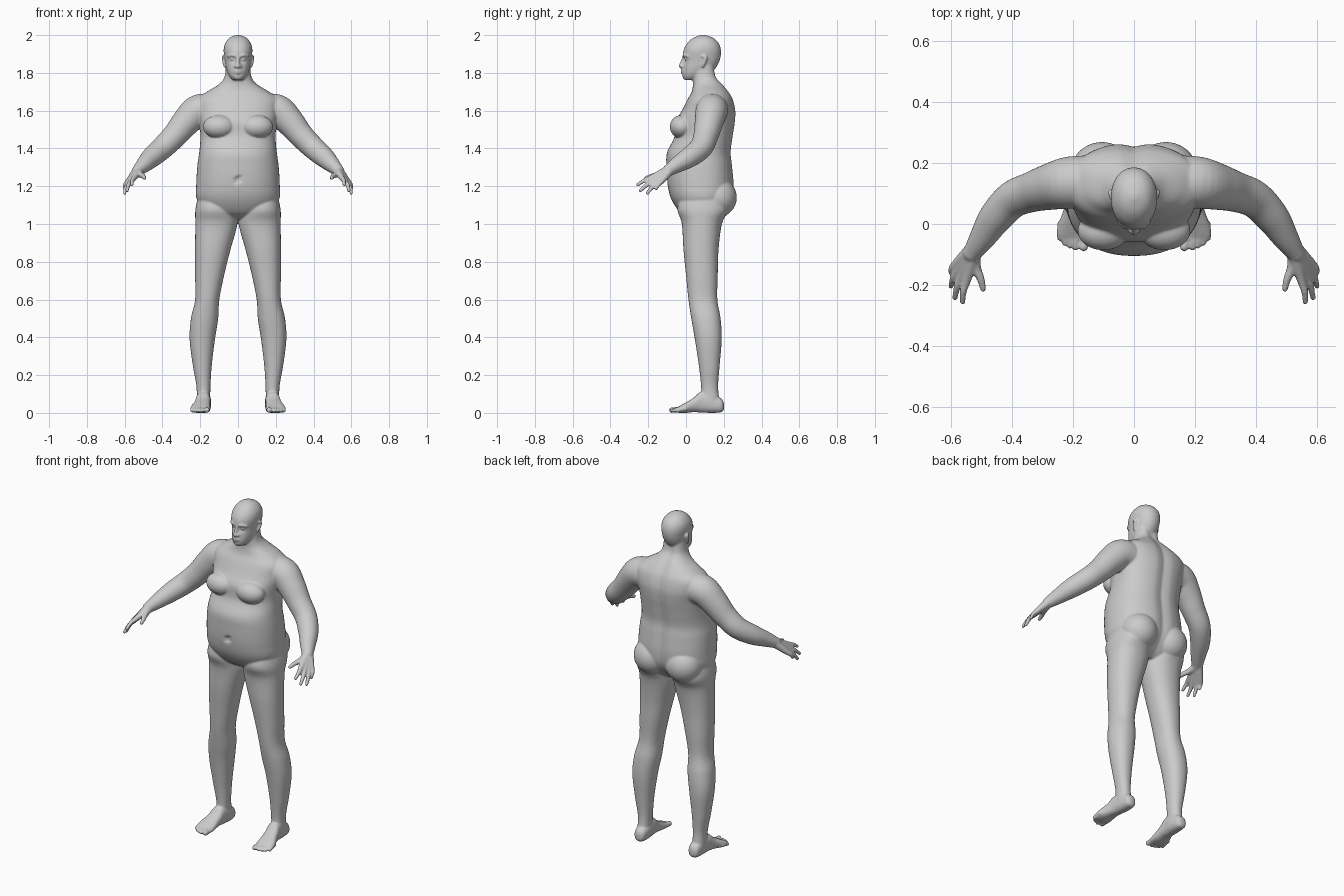
import bpy, bmesh, math
from mathutils import Vector, Matrix

bm = bmesh.new()


def spline(rows, n):
    """Catmull-Rom rows between the given ones."""
    out = []
    for i in range(len(rows) - 1):
        p0, p1 = rows[max(i - 1, 0)], rows[i]
        p2, p3 = rows[i + 1], rows[min(i + 2, len(rows) - 1)]
        for k in range(n):
            t = k / n
            out.append([0.5 * (2 * b + (c - a) * t + (2 * a - 5 * b + 4 * c - d) * t * t
                               + (3 * b - a - 3 * c + d) * t ** 3)
                        for a, b, c, d in zip(p0, p1, p2, p3)])
    return out + [list(rows[-1])]


def skin(rings):
    vs = [[bm.verts.new(p) for p in ring] for ring in rings]
    n = len(vs[0])
    for a, b in zip(vs, vs[1:]):
        for i in range(n):
            bm.faces.new((a[i], a[(i + 1) % n], b[(i + 1) % n], b[i]))
    bm.faces.new(vs[0])
    bm.faces.new(vs[-1])


def slab(rows, axis='z', side=1, e=2.2, n=6, segs=64, groove=0.0, dents=()):
    """Loft of rows (position, centre x, half width, low, high) along z or y."""
    rings = []
    for pos, cx, r, lo, hi in spline(rows, n):
        ring = []
        for i in range(segs):
            a = 2 * math.pi * i / segs
            c, s = math.cos(a), math.sin(a)
            u = cx + r * math.copysign(abs(c) ** (2 / e), c)
            v = (lo + hi) / 2 + (hi - lo) / 2 * math.copysign(abs(s) ** (2 / e), s)
            if s > 0:
                v -= groove * math.exp(-(u / 0.03) ** 2)
            p = Vector((u * side, v, pos) if axis == 'z' else (u * side, pos, v))
            for q, rad, depth in dents:
                p.y += depth * math.exp(-((p - Vector(q)).length / rad) ** 2)
            ring.append(p)
        rings.append(ring)
    skin(rings)


def ball(c, size, side=1):
    m = Matrix.Translation((c[0] * side, c[1], c[2])) @ Matrix.Diagonal((*size, 1))
    bmesh.ops.create_icosphere(bm, subdivisions=4, radius=1, matrix=m)


def tube(rows, side=1, n=6, segs=24):
    """Round-ended limb through rows (x, y, z, radius)."""
    pts = [(Vector((x * side, y, z)), r) for x, y, z, r in spline(rows, n)]
    rings = []
    for i, (p, r) in enumerate(pts):
        t = pts[min(i + 1, len(pts) - 1)][0] - pts[max(i - 1, 0)][0]
        q = t.to_track_quat('Z', 'Y')
        rings.append([p + q @ Vector((r * math.cos(2 * math.pi * k / segs),
                                      r * math.sin(2 * math.pi * k / segs), 0)) for k in range(segs)])
    skin(rings)
    for p, r in (pts[0], pts[-1]):
        ball(p, (r, r, r))


# torso and neck
slab([(1.025, 0, .09, .03, .16), (1.06, 0, .17, -.03, .20), (1.13, 0, .218, -.077, .245),
      (1.21, 0, .221, -.098, .255), (1.31, 0, .215, -.104, .247), (1.38, 0, .205, -.10, .24),
      (1.46, 0, .199, -.062, .25), (1.54, 0, .205, -.055, .262), (1.60, 0, .215, -.022, .264),
      (1.66, 0, .215, .008, .25), (1.70, 0, .165, .03, .228), (1.74, 0, .10, .037, .197),
      (1.78, 0, .071, .036, .165), (1.84, 0, .064, .04, .155)],
     e=2.3, groove=.012, dents=[((0, -.1, 1.235), .014, .018)])

# head
slab([(1.762, 0, .024, -.008, .05), (1.778, 0, .042, -.019, .10), (1.80, 0, .055, -.021, .135),
      (1.83, 0, .064, -.018, .16), (1.86, 0, .069, -.014, .176), (1.89, 0, .073, -.017, .184),
      (1.92, 0, .076, -.013, .185), (1.95, 0, .071, .001, .177), (1.975, 0, .056, .024, .158),
      (1.99, 0, .038, .048, .134), (2.001, 0, .01, .08, .10)], e=2.1,
     dents=[((s * .028, -.008, 1.873), .016, .014) for s in (1, -1)]
     + [((0, -.02, 1.79), .01, .004)])

# nose and lips
tube([(0, -.012, 1.882, .008), (0, -.022, 1.855, .009), (0, -.028, 1.836, .011)])
tube([(-.02, -.013, 1.808, .006), (0, -.021, 1.812, .008), (.02, -.013, 1.808, .006)])
tube([(-.018, -.013, 1.805, .006), (0, -.020, 1.801, .008), (.018, -.013, 1.805, .006)])

for s in (1, -1):
    # nostrils, brows, eyes, ears
    ball((.013, -.02, 1.835), (.009, .010, .008), s)
    tube([(.012, -.012, 1.889, .007), (.03, -.009, 1.894, .008), (.05, .008, 1.888, .007)], s)
    ball((.029, .002, 1.873), (.013, .011, .009), s)
    tube([(.071, .088, 1.835, .007), (.074, .098, 1.86, .010), (.078, .104, 1.882, .009),
          (.074, .088, 1.888, .007)], s)

    # chest and buttocks
    ball((.10, -.022, 1.515), (.085, .064, .062), s)
    ball((.105, .165, 1.14), (.105, .104, .105), s)

    # leg
    slab([(1.17, .12, .085, -.02, .20), (1.08, .121, .104, -.045, .225), (1.0, .115, .111, -.022, .19),
          (.86, .134, .093, -.013, .172), (.73, .15, .077, 0, .168), (.60, .163, .064, .013, .166),
          (.50, .177, .072, .028, .183), (.39, .189, .067, .047, .189), (.25, .189, .05, .068, .178),
          (.14, .183, .037, .08, .17), (.06, .183, .036, .08, .178)], side=s, n=8)

    # foot
    slab([(.201, .18, .012, .02, .05), (.188, .18, .031, .004, .075), (.14, .18, .038, 0, .10),
          (.08, .184, .039, .002, .112), (.04, .19, .043, .004, .08), (0, .197, .051, 0, .056),
          (-.035, .20, .054, 0, .036), (-.055, .197, .048, .006, .024)], axis='y', side=s, e=2.4)

    # toes
    tube([(.168, -.02, .022, .018), (.166, -.05, .016, .015), (.165, -.075, .015, .015)], s)
    for x, y in ((.192, -.078), (.210, -.071), (.227, -.062), (.243, -.046)):
        tube([(x - .002, y + .045, .022, .011), (x, y + .02, .018, .010), (x, y, .011, .010)], s)

    # arm
    tube([(.15, .14, 1.605, .085), (.215, .135, 1.597, .085), (.275, .122, 1.54, .076),
          (.335, .105, 1.468, .066), (.398, .08, 1.405, .061), (.455, .02, 1.355, .055),
          (.497, -.045, 1.315, .043), (.53, -.095, 1.283, .031)], s, segs=40)

    # fingers running through the palm from the wrist
    for base, knuckle, tip in (
            ((.525, -.10, 1.283), (.549, -.185, 1.245), (.562, -.256, 1.208)),
            ((.530, -.10, 1.280), (.566, -.175, 1.228), (.587, -.242, 1.176)),
            ((.535, -.095, 1.277), (.578, -.155, 1.221), (.600, -.204, 1.163)),
            ((.538, -.090, 1.277), (.585, -.132, 1.223), (.601, -.158, 1.188))):
        tube([(*base, .024), (*knuckle, .0145), (*(Vector(knuckle).lerp(Vector(tip), .5)
              + Vector((.004, 0, .004))), .0115), (*tip, .009)], s)

    # thumb
    tube([(.528, -.105, 1.275, .024), (.518, -.145, 1.262, .017), (.503, -.18, 1.254, .013),
          (.495, -.213, 1.243, .010)], s)

# one continuous skin
bmesh.ops.recalc_face_normals(bm, faces=bm.faces)
mesh = bpy.data.meshes.new("body")
bm.to_mesh(mesh)
bm.free()
body = bpy.data.objects.new("body", mesh)
bpy.context.collection.objects.link(body)
bpy.context.view_layer.objects.active = body
body.select_set(True)
fuse = body.modifiers.new("fuse", 'REMESH')
fuse.mode = 'VOXEL'
fuse.voxel_size = 0.005
fuse.use_smooth_shade = True
soft = body.modifiers.new("soften", 'SMOOTH')
soft.factor = 0.5
soft.iterations = 5
for m in ("fuse", "soften"):
    bpy.ops.object.modifier_apply(modifier=m)
bpy.ops.object.shade_smooth()
